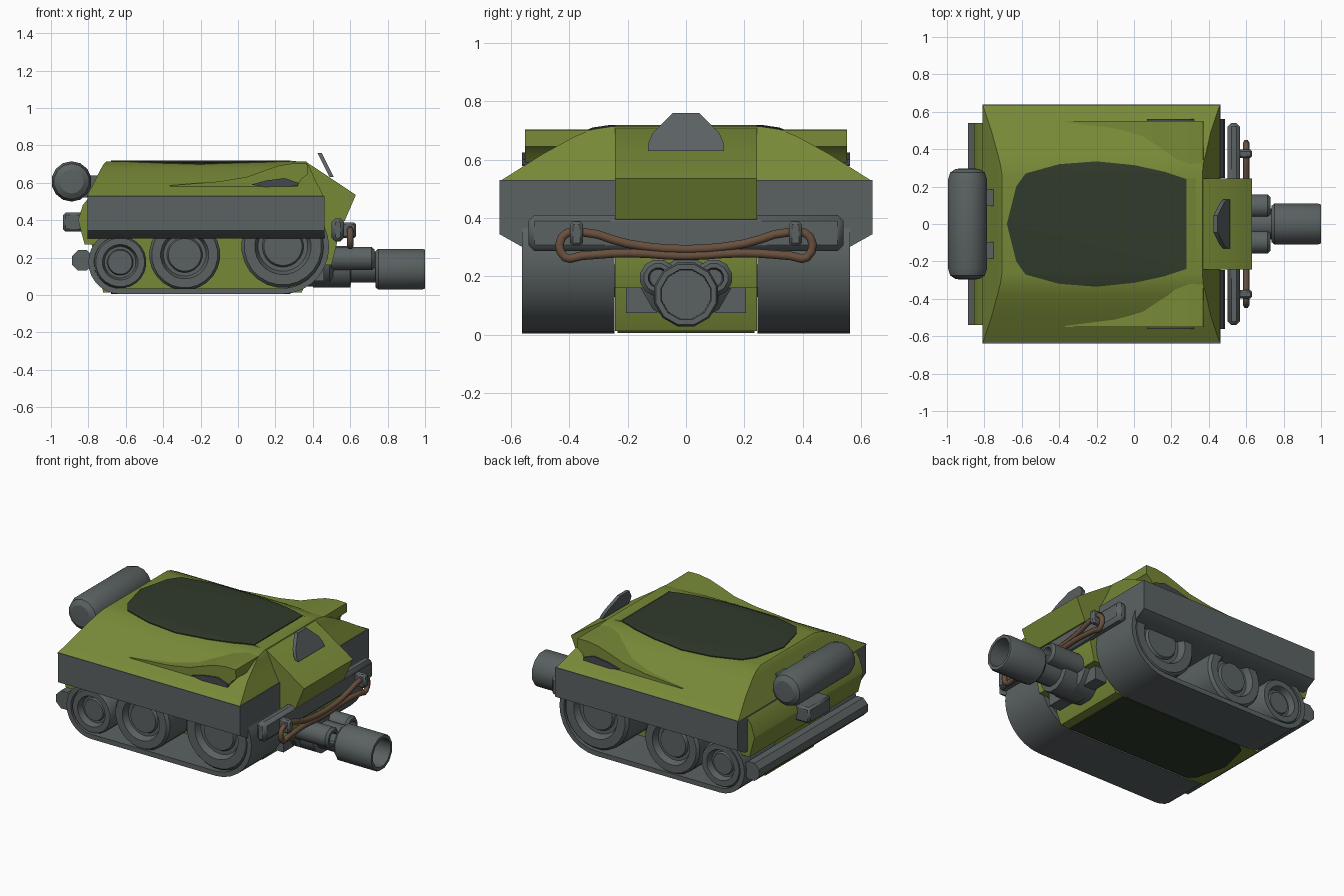
import bpy, bmesh, math
from mathutils import Vector
from mathutils.geometry import convex_hull_2d

if "Cube" in bpy.data.objects:
    bpy.data.objects.remove(bpy.data.objects["Cube"])


def material(name, rgb):
    m = bpy.data.materials.new(name)
    m.diffuse_color = (*rgb, 1)
    m.use_nodes = True
    m.node_tree.nodes["Principled BSDF"].inputs["Base Color"].default_value = m.diffuse_color
    return m


GREEN = material("olive_green", (0.185, 0.25, 0.038))
GREY = material("steel_grey", (0.105, 0.122, 0.124))
DARK = material("dark_steel", (0.06, 0.066, 0.075))
PATCH = material("dark_camouflage", (0.03, 0.042, 0.024))
BROWN = material("rope_brown", (0.14, 0.08, 0.048))


def build(name, verts, faces, mat):
    me = bpy.data.meshes.new(name)
    me.from_pydata([tuple(v) for v in verts], [], faces)
    bm = bmesh.new()
    bm.from_mesh(me)
    bmesh.ops.remove_doubles(bm, verts=bm.verts, dist=1e-5)
    bmesh.ops.recalc_face_normals(bm, faces=bm.faces)
    bm.to_mesh(me)
    bm.free()
    me.materials.append(mat)
    ob = bpy.data.objects.new(name, me)
    bpy.context.collection.objects.link(ob)
    return ob


def place(axis, p, q, t):
    return {"x": (t, p, q), "y": (p, t, q), "z": (p, q, t)}[axis]


def prism(name, pts, a, b, axis, mat):
    n = len(pts)
    verts = [place(axis, p, q, t) for t in (a, b) for p, q in pts]
    faces = [tuple(range(n)), tuple(range(n, 2 * n))]
    faces += [(i, (i + 1) % n, n + (i + 1) % n, n + i) for i in range(n)]
    return build(name, verts, faces, mat)


def box(name, x0, x1, y0, y1, z0, z1, mat, bevel=0):
    ob = prism(name, [(x0, z0), (x1, z0), (x1, z1), (x0, z1)], y0, y1, "y", mat)
    if bevel:
        m = ob.modifiers.new("bevel", "BEVEL")
        m.width, m.segments = bevel, 1
    return ob


def lathe(name, profile, centre, n, axis, mat, sign=1):
    # profile holds (radius, position along the axis)
    verts, faces = [], []
    for r, t in profile:
        for i in range(n):
            a = 2 * math.pi * (i + 0.5) / n
            verts.append(place(axis, centre[0] + r * math.cos(a), centre[1] + r * math.sin(a), sign * t))
    k = len(profile)
    for j in range(k - 1):
        for i in range(n):
            i2 = (i + 1) % n
            faces.append((j * n + i, j * n + i2, (j + 1) * n + i2, (j + 1) * n + i))
    return build(name, verts, faces, mat)


# Upper hull: stacked rectangles, narrowing upward
def hull_shell(name, lift, mat):
    levels = [(-0.81, 0.46, 0.64, 0.525), (-0.76, 0.41, 0.49, 0.62),
              (-0.73, 0.385, 0.38, 0.68), (-0.715, 0.37, 0.32, 0.704), (-0.705, 0.365, 0.26, 0.713)]
    verts = []
    for x0, x1, y, z in levels:
        verts += [(x0, -y, z + lift), (x1, -y, z + lift), (x1, y, z + lift), (x0, y, z + lift)]
    faces = [(0, 1, 2, 3), tuple(range(len(verts) - 4, len(verts)))]
    for j in range(len(levels) - 1):
        faces += [(4 * j + i, 4 * j + (i + 1) % 4, 4 * j + 4 + (i + 1) % 4, 4 * j + 4 + i) for i in range(4)]
    return build(name, verts, faces, mat)


hull_shell("upper_hull", 0, GREEN)

# Dark patch on the roof: a lifted copy of the hull trimmed to an outline
half = [(0.28, 0.24), (0.16, 0.28), (0.0, 0.315), (-0.2, 0.335), (-0.4, 0.32), (-0.58, 0.27), (-0.63, 0.2)]
outline = half + [(-0.68, 0)] + [(x, -y) for x, y in reversed(half)]
patch = hull_shell("roof_patch", 0.006, PATCH)
cutter = prism("patch_cutter", outline, 0.66, 0.9, "z", PATCH)
mod = patch.modifiers.new("trim", "BOOLEAN")
mod.operation, mod.object, mod.solver = "INTERSECT", cutter, "EXACT"
bpy.context.view_layer.update()
trimmed = bpy.data.meshes.new_from_object(patch.evaluated_get(bpy.context.evaluated_depsgraph_get()))
patch.modifiers.clear()
patch.data = trimmed
bpy.data.objects.remove(cutter)

# Lower hull, rear hull, nose and dark belly
prism("lower_hull", [(-0.72, 0.012), (0.34, 0.012), (0.40, 0.16), (0.42, 0.54), (-0.79, 0.54), (-0.79, 0.3)],
      -0.243, 0.243, "y", GREEN)
prism("rear_hull", [(-0.79, 0.53), (-0.83, 0.48), (-0.855, 0.4), (-0.82, 0.27), (-0.7, 0.27), (-0.7, 0.53)],
      -0.54, 0.54, "y", GREEN)
prism("nose", [(0.285, 0.718), (0.37, 0.708), (0.63, 0.535), (0.57, 0.395), (0.5, 0.39), (0.53, 0.28),
               (0.5, 0.16), (0.3, 0.16), (0.3, 0.5)], -0.244, 0.244, "y", GREEN)
prism("belly_patch", [(x, max(-0.235, min(0.235, y))) for x, y in outline], 0.006, 0.014, "z", PATCH)

# Sides: skirt, fender, air intake, track and wheels
WHEELS = [("rear_wheel", -0.63, 0.175, 0.14), ("middle_wheel", -0.285, 0.215, 0.19), ("front_wheel", 0.24, 0.26, 0.222)]
FENDER = [(-0.37, 0.585), (-0.1, 0.607), (0.05, 0.632), (0.14, 0.665), (0.22, 0.692), (0.3, 0.704), (0.37, 0.702),
          (0.372, 0.645), (0.34, 0.62), (0.3, 0.56), (-0.3, 0.56)]
SKIRT = [(0.24, 0.53), (0.64, 0.53), (0.64, 0.345), (0.565, 0.303), (0.24, 0.303)]


def track(name, y0, y1):
    rings = []
    for inset in (0, 0.03):
        pts = []
        for cx, cz, r in ((-0.63, 0.175, 0.17), (0.235, 0.257, 0.252)):
            for i in range(28):
                a = math.tau * i / 28
                pts.append(Vector((cx + (r - inset) * math.cos(a), cz + (r - inset) * math.sin(a))))
        if not rings:
            order = convex_hull_2d(pts)
        rings.append([pts[i] for i in order])
    n = len(order)
    loops = [(rings[0], y0), (rings[0], y1), (rings[1], y1), (rings[1], y0)]
    verts = [(p.x, y, p.y) for ring, y in loops for p in ring]
    faces = []
    for k in range(4):
        k2 = (k + 1) % 4
        faces += [(k * n + i, k * n + (i + 1) % n, k2 * n + (i + 1) % n, k2 * n + i) for i in range(n)]
    build(name, verts, faces, GREY)


for side, s in (("left", 1), ("right", -1)):
    prism(side + "_skirt", [(s * y, z) for y, z in SKIRT], -0.805, 0.462, "x", GREY)
    prism(side + "_fender", FENDER, s * 0.2, s * 0.552, "y", GREEN)
    prism(side + "_intake", [(0.07, 0.59), (0.15, 0.612), (0.25, 0.625), (0.32, 0.6), (0.32, 0.582), (0.14, 0.578)],
          s * 0.5, s * 0.562, "y", DARK)
    track(side + "_track", s * 0.245, s * 0.562)
    for name, x, z, r in WHEELS:
        profile = [(0, 0.26), (r, 0.26), (r, 0.54), (0.93 * r, 0.558), (0.68 * r, 0.558), (0.6 * r, 0.52),
                   (0.5 * r, 0.52), (0.46 * r, 0.535), (0, 0.535)]
        lathe(side + "_" + name, profile, (x, z), 24, "y", GREY, s)

# Sight plate leaning back on the nose
sight = [(-0.13, 0.63), (-0.13, 0.655), (-0.115, 0.69), (-0.045, 0.76), (0.045, 0.76), (0.115, 0.69), (0.13, 0.655), (0.13, 0.63)]
plate = prism("sight_plate", sight, 0.485, 0.507, "x", GREY)
for v in plate.data.vertices:
    v.co.x -= (v.co.z - 0.64) * 0.5

# Front bumper with rope clips and a tow rope
box("bumper", 0.5, 0.567, -0.54, 0.54, 0.287, 0.41, GREY, 0.02)
for side, s in (("left", 1), ("right", -1)):
    box(side + "_rope_clip", 0.55, 0.632, s * 0.375 - 0.022, s * 0.375 + 0.022, 0.305, 0.388, GREY, 0.01)
half_rope = [(0, 0.293), (0.2, 0.312), (0.36, 0.352), (0.425, 0.335), (0.415, 0.265), (0.36, 0.27), (0.2, 0.28)]
path = half_rope + [(0, 0.27)] + [(-y, z) for y, z in reversed(half_rope[1:])]
rope = bpy.data.curves.new("tow_rope", "CURVE")
rope.dimensions = "3D"
rope.bevel_depth, rope.bevel_resolution, rope.resolution_u = 0.017, 1, 3
spline = rope.splines.new("BEZIER")
spline.bezier_points.add(len(path) - 1)
for bp, (y, z) in zip(spline.bezier_points, path):
    bp.co = (0.6, y, z)
    bp.handle_left_type = bp.handle_right_type = "AUTO"
spline.use_cyclic_u = True
rope.materials.append(BROWN)
bpy.context.collection.objects.link(bpy.data.objects.new("tow_rope", rope))

# Cannon: mount, barrel, recoil cylinders and hollow muzzle
lathe("cannon_mount", [(0, 0.36), (0.16, 0.36), (0.16, 0.49), (0.13, 0.52), (0, 0.52)], (0, 0.2), 12, "x", GREY)
lathe("cannon_barrel", [(0, 0.4), (0.115, 0.4), (0.115, 0.6), (0.085, 0.605), (0.085, 0.76), (0, 0.76)],
      (0, 0.15), 12, "x", GREY)
lathe("cannon_muzzle", [(0, 0.74), (0.1, 0.735), (0.113, 0.75), (0.113, 0.985), (0.107, 1.0), (0.088, 1.0),
                        (0.085, 0.85), (0, 0.85)], (0, 0.138), 12, "x", GREY)
for side, s in (("left", 1), ("right", -1)):
    lathe(side + "_recoil_cylinder", [(0, 0.5), (0.064, 0.5), (0.064, 0.715), (0.05, 0.73), (0.035, 0.73), (0.03, 0.66),
                                      (0, 0.66)], (s * 0.095, 0.195), 12, "x", GREY)
    box(side + "_mount_lug", 0.38, 0.46, min(s * 0.1, s * 0.205), max(s * 0.1, s * 0.205), 0.075, 0.16, GREY)
    # Brackets holding the rear tank
    box(side + "_tank_bracket", -0.84, -0.745, s * 0.14 - 0.045, s * 0.14 + 0.045, 0.52, 0.64, GREY)

# Rear fuel tank, hitch and bar
lathe("fuel_tank", [(0, -0.297), (0.065, -0.295), (0.095, -0.275), (0.108, -0.235), (0.108, 0.235), (0.095, 0.275),
                    (0.065, 0.295), (0, 0.297)], (-0.89, 0.607), 14, "y", GREY)
box("rear_hitch", -0.935, -0.82, -0.11, 0.11, 0.34, 0.44, GREY, 0.012)
lathe("rear_bar", [(0, -0.54), (0.06, -0.54), (0.06, 0.54), (0, 0.54)], (-0.832, 0.185), 8, "y", GREY)

# Smooth rounded parts while keeping hard edges
for ob in bpy.context.scene.objects:
    ob.select_set(ob.type == "MESH")
bpy.context.view_layer.objects.active = bpy.data.objects["upper_hull"]
bpy.ops.object.shade_smooth_by_angle(angle=math.radians(31))
